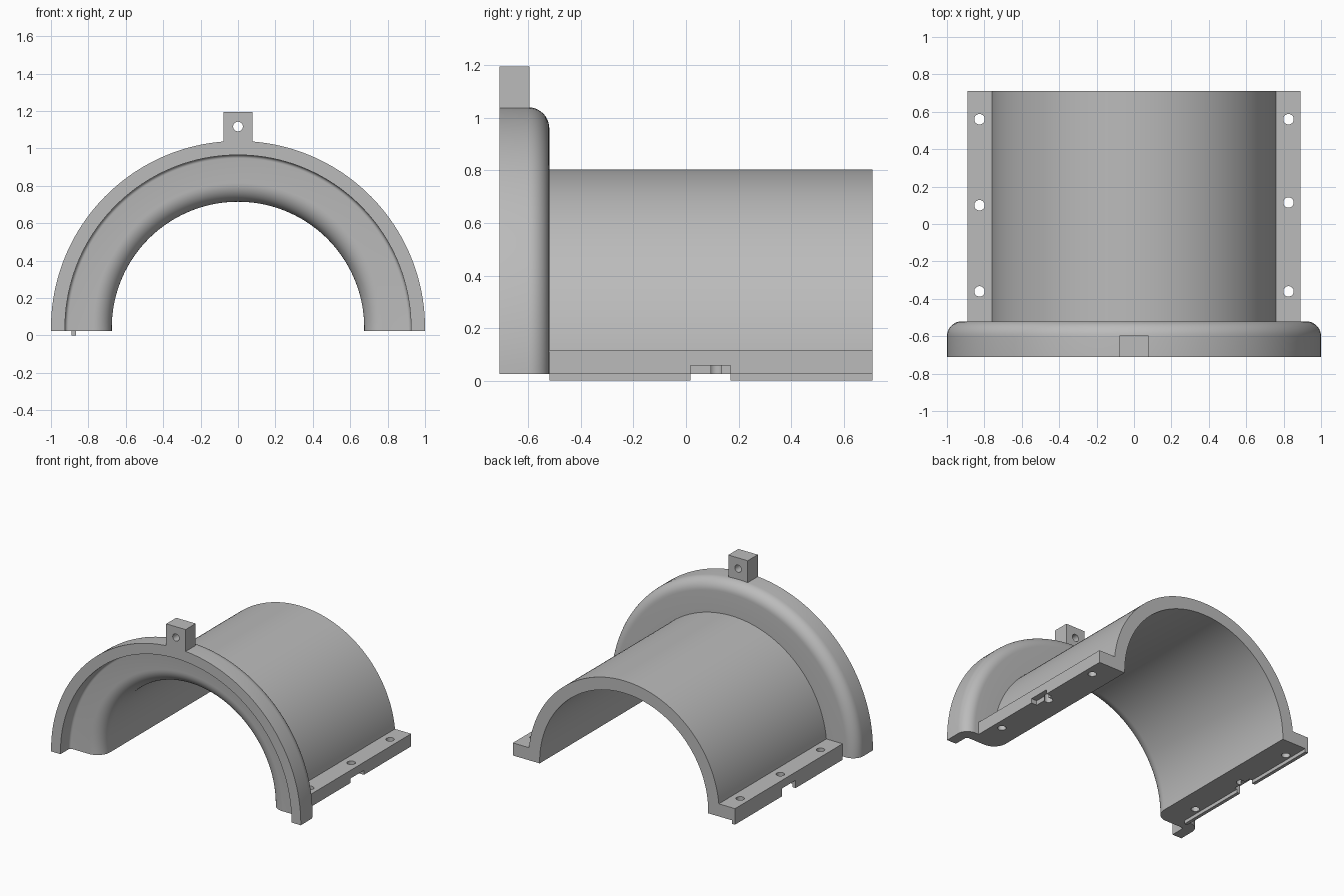
import bpy, bmesh, math
from mathutils import Matrix

if "Cube" in bpy.data.objects:
    bpy.data.objects.remove(bpy.data.objects["Cube"])

CZ, CUT = 0.04, 0.025            # bore axis height, split plane height
Y0, Y1, YB = -0.71, 0.71, -0.52  # front, back, rear face of the collar

grey = bpy.data.materials.new("light grey")
grey.diffuse_color = (0.5, 0.5, 0.5, 1)
grey.use_nodes = True
grey.node_tree.nodes["Principled BSDF"].inputs["Base Color"].default_value = grey.diffuse_color


def finish(bm, name):
    bmesh.ops.recalc_face_normals(bm, faces=bm.faces)
    me = bpy.data.meshes.new(name)
    bm.to_mesh(me)
    bm.free()
    me.materials.append(grey)
    ob = bpy.data.objects.new(name, me)
    bpy.context.collection.objects.link(ob)
    return ob


def activate(ob):
    bpy.ops.object.select_all(action='DESELECT')
    ob.select_set(True)
    bpy.context.view_layer.objects.active = ob


def smooth(ob):
    activate(ob)
    bpy.ops.object.shade_smooth_by_angle(angle=math.radians(30))


def box(name, x0, x1, y0, y1, z0, z1):
    bm = bmesh.new()
    bmesh.ops.create_cube(bm, size=1)
    for v in bm.verts:
        v.co = ((x0 + x1) / 2 + v.co.x * (x1 - x0),
                (y0 + y1) / 2 + v.co.y * (y1 - y0),
                (z0 + z1) / 2 + v.co.z * (z1 - z0))
    return finish(bm, name)


def drill(loc, axis='Z', r=0.028, depth=0.3):
    bm = bmesh.new()
    m = Matrix.Translation(loc)
    if axis == 'Y':
        m = m @ Matrix.Rotation(math.pi / 2, 4, 'X')
    bmesh.ops.create_cone(bm, cap_ends=True, segments=32, radius1=r,
                          radius2=r, depth=depth, matrix=m)
    return finish(bm, "hole_cutter")


def cut(ob, cutters):
    for c in cutters:
        mod = ob.modifiers.new("cut", 'BOOLEAN')
        mod.operation, mod.solver, mod.object = 'DIFFERENCE', 'EXACT', c
        activate(ob)
        bpy.ops.object.modifier_apply(modifier=mod.name)
        bpy.data.objects.remove(c)


def arc(cr, cy, rad, a0, a1, n):
    """Points (radius, y) along a fillet, angles in degrees."""
    out = []
    for i in range(n + 1):
        a = math.radians(a0 + (a1 - a0) * i / n)
        out.append((cr + rad * math.cos(a), cy + rad * math.sin(a)))
    return out


def half_revolve(name, profile, steps):
    """Sweep a (radius, y) profile over the bore axis, ending flat on z = CUT."""
    bm = bmesh.new()
    rings = []
    for i in range(steps + 1):
        ring = []
        for r, y in profile:
            a0 = -math.asin((CZ - CUT) / r)
            a = a0 + (math.pi - 2 * a0) * i / steps
            ring.append(bm.verts.new((r * math.cos(a), y, CZ + r * math.sin(a))))
        rings.append(ring)
    n = len(profile)
    for a, b in zip(rings, rings[1:]):
        for j in range(n):
            k = (j + 1) % n
            bm.faces.new((a[j], a[k], b[k], b[j]))
    bm.faces.new(rings[0])
    bm.faces.new(rings[-1])
    return finish(bm, name)


# Half shell: barrel with a hollow rounded collar at the front
profile = [(0.675, Y1), (0.764, Y1), (0.764, YB)]
profile += arc(0.92, YB - 0.08, 0.08, 90, 0, 10)         # outer rounded edge
profile += [(1.0, Y0), (0.925, Y0)]                      # front lip
profile += arc(0.907, -0.618, 0.018, 0, 90, 4)           # recess corner
profile += arc(0.775, -0.5, 0.1, 270, 180, 10)           # rounded bore entry
smooth(half_revolve("half_shell", profile, 96))

# Bolting feet along both sides, with three holes and a pry notch each
for side, name, mid in ((1, "right_foot", 0.115), (-1, "left_foot", 0.10)):
    xs = sorted((side * 0.76, side * 0.89))
    foot = box(name, xs[0], xs[1], YB, Y1, CUT, 0.116)
    nx = sorted((side * 0.845, side * 0.95))
    cutters = [drill((side * 0.826, y, 0.07)) for y in (-0.36, mid, 0.56)]
    cutters.append(box("notch_cutter", nx[0], nx[1], 0.017, 0.17, -0.05, 0.057))
    cut(foot, cutters)
    smooth(foot)

# Locating tongue under the left foot, interrupted at the notch
for name, y0, y1 in (("front_tongue", YB, 0.017), ("rear_tongue", 0.17, Y1)):
    box(name, -0.89, -0.866, y0, y1, 0.0, CUT)

# Drilled lug on top of the collar
lug = box("top_lug", -0.078, 0.078, Y0, -0.595, 1.0, 1.195)
cut(lug, [drill((0, -0.65, 1.117), 'Y', 0.026)])
smooth(lug)
